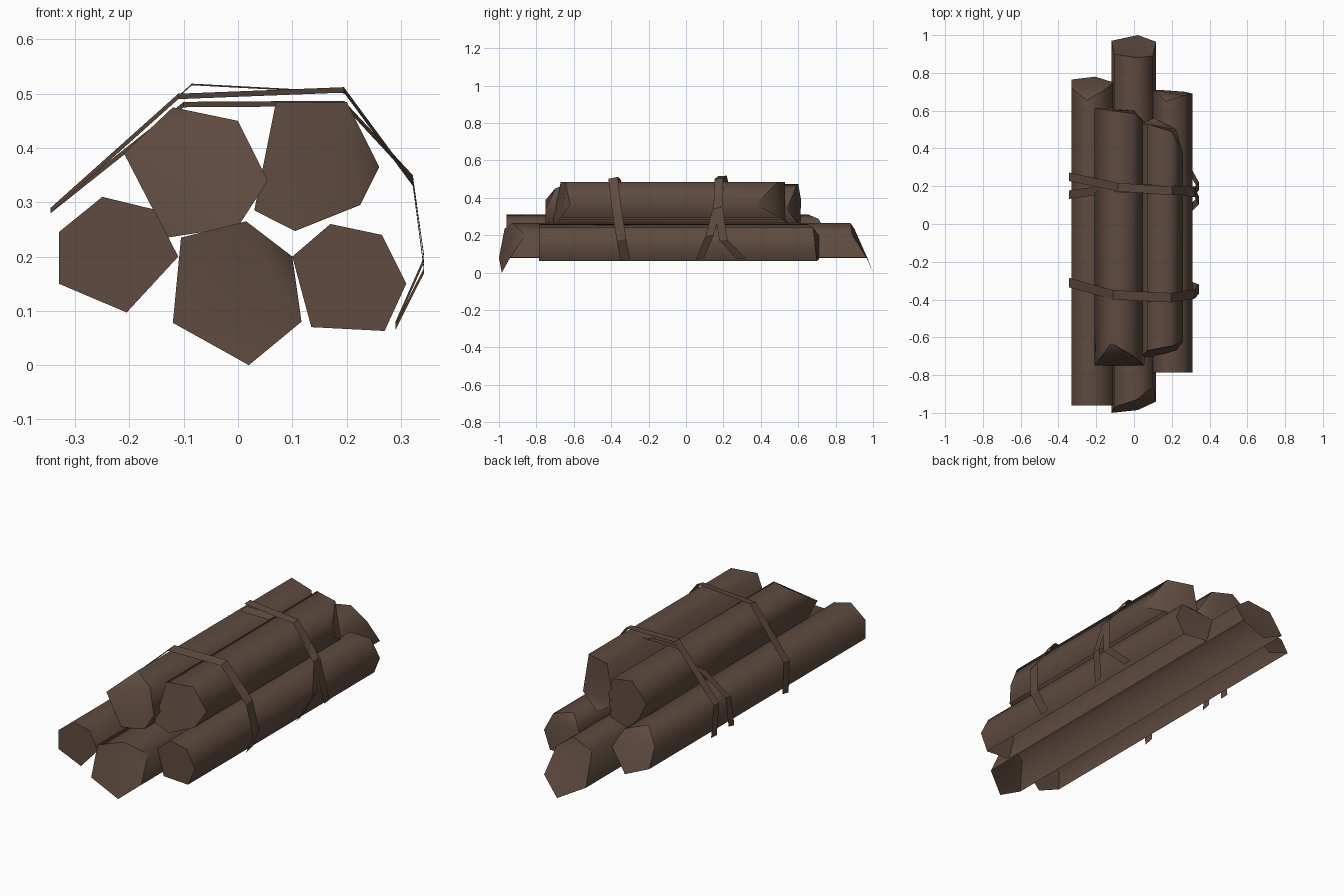
import bpy, bmesh

if "Cube" in bpy.data.objects:
    bpy.data.objects.remove(bpy.data.objects["Cube"])

def material(name, color):
    m = bpy.data.materials.new(name)
    m.diffuse_color = (*color, 1)
    m.use_nodes = True
    m.node_tree.nodes["Principled BSDF"].inputs["Base Color"].default_value = m.diffuse_color
    return m

WOOD = material("brown wood", (0.113, 0.070, 0.050))

def finish(bm, name):
    me = bpy.data.meshes.new(name)
    bm.to_mesh(me)
    bm.free()
    me.materials.append(WOOD)
    ob = bpy.data.objects.new(name, me)
    bpy.context.collection.objects.link(ob)
    return ob

def log(name, profile):
    """Six-sided log: each corner is (x, z, front y, back y), so ends can be cut at an angle."""
    bm = bmesh.new()
    front = [bm.verts.new((x, a, z)) for x, z, a, b in profile]
    back = [bm.verts.new((x, b, z)) for x, z, a, b in profile]
    n = len(profile)
    sides = []
    for i in range(n):
        j = (i + 1) % n
        sides.append(bm.faces.new((front[i], front[j], back[j], back[i])))
    caps = [bm.faces.new(front), bm.faces.new(back)]
    bmesh.ops.recalc_face_normals(bm, faces=bm.faces)
    for e in {e for f in caps for e in f.edges}:
        e.smooth = False
    # the undersides are left open
    bmesh.ops.delete(bm, geom=[f for f in sides if f.normal.z < -0.6], context='FACES')
    bmesh.ops.triangulate(bm, faces=caps)
    for f in bm.faces:
        f.smooth = True
    finish(bm, name)

def strap(name, path, width=0.05, tilt=0.01):
    """Flat open ribbon over the bundle, path points are (x, y, z)."""
    bm = bmesh.new()
    rows = [[bm.verts.new((x, y + s * width / 2, z + s * tilt / 2)) for s in (-1, 1)]
            for x, y, z in path]
    for p, q in zip(rows, rows[1:]):
        bm.faces.new((p[0], q[0], q[1], p[1]))
    for f in bm.faces:   # face away from the bundle centre
        f.normal_update()
        c = f.calc_center_median()
        if f.normal.x * c.x + f.normal.z * (c.z - 0.25) < 0:
            f.normal_flip()
    finish(bm, name)

# bottom row of logs
log("lower_left_log", [(-.33, .245, -.96, .72), (-.25, .31, -.96, .655), (-.155, .287, -.96, .71),
                       (-.11, .20, -.96, .75), (-.205, .097, -.96, .78), (-.33, .15, -.96, .765)])
log("lower_middle_log", [(-.105, .235, -.97, .90), (.015, .265, -.93, .88), (.10, .20, -.86, .89),
                         (.117, .08, -.94, .965), (.02, 0, -.985, 1.0), (-.12, .078, -1.0, .97)])
log("lower_right_log", [(.17, .26, -.785, .65), (.265, .24, -.785, .68), (.31, .15, -.785, .69),
                        (.27, .063, -.785, .70), (.135, .07, -.785, .71), (.10, .20, -.785, .71)])

# top row of logs
log("upper_left_log", [(-.12, .475, -.63, .60), (0, .45, -.70, .585), (.055, .34, -.75, .54),
                       (0, .255, -.75, .60), (-.13, .235, -.75, .61), (-.21, .39, -.75, .615)])
log("upper_right_log", [(.07, .485, -.67, .53), (.20, .485, -.645, .49), (.26, .365, -.62, .37),
                        (.225, .295, -.67, .50), (.105, .247, -.70, .56), (.03, .285, -.71, .53)])

# binding straps: one at the front, two crossing near the back
strap("front_strap", [(-.345, -.30, .13), (-.345, -.31, .285), (-.11, -.375, .495), (.195, -.39, .507),
                      (.322, -.37, .335), (.343, -.345, .175), (.29, -.325, .07)])
strap("back_strap_a", [(-.345, .27, .13), (-.345, .25, .285), (-.085, .195, .517), (.20, .175, .502),
                       (.322, .175, .335), (.343, .20, .175), (.29, .295, .075)], 0.045, 0.003)
strap("back_strap_b", [(-.345, .13, .13), (-.345, .155, .285), (-.10, .19, .480), (.195, .185, .482),
                       (.322, .165, .345), (.343, .125, .195), (.29, .075, .075)], 0.045)
